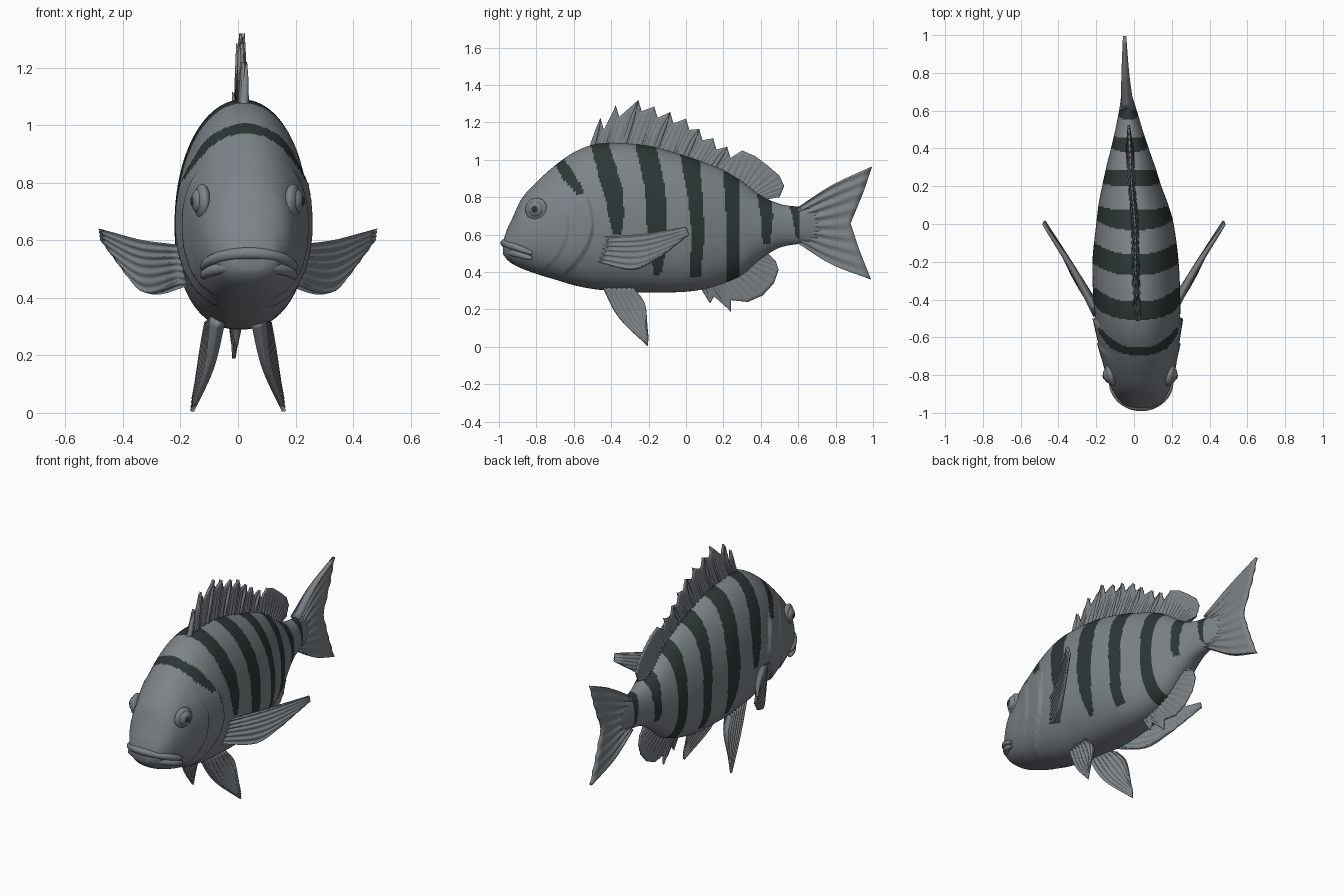
import bpy, bmesh, math
from mathutils import Vector

if "Cube" in bpy.data.objects:
    bpy.data.objects.remove(bpy.data.objects["Cube"])


def material(name, rgb):
    m = bpy.data.materials.new(name)
    m.diffuse_color = (*rgb, 1)
    m.use_nodes = True
    m.node_tree.nodes["Principled BSDF"].inputs["Base Color"].default_value = m.diffuse_color
    return m


GREY = material("scale grey", (0.205, 0.228, 0.248))
DARK = material("stripe dark", (0.026, 0.038, 0.036))


def finish(name, bm, mats=(GREY,)):
    bmesh.ops.recalc_face_normals(bm, faces=bm.faces)
    me = bpy.data.meshes.new(name)
    bm.to_mesh(me)
    bm.free()
    for m in mats:
        me.materials.append(m)
    for p in me.polygons:
        p.use_smooth = True
    ob = bpy.data.objects.new(name, me)
    bpy.context.collection.objects.link(ob)
    return ob


# Body stations: y, top z, bottom z, half width, centre x
BODY = [(-.978, .565, .495, .045, .04), (-.96, .62, .47, .088, .04), (-.93, .685, .445, .118, .038),
        (-.88, .79, .42, .15, .036), (-.8, .88, .39, .178, .033), (-.7, .97, .36, .198, .028),
        (-.6, 1.04, .33, .212, .024), (-.5, 1.08, .31, .224, .02), (-.4, 1.09, .30, .23, .015),
        (-.2, 1.075, .29, .228, .008), (0, 1.02, .295, .205, .005), (.1, .985, .31, .185, -.003),
        (.2, .945, .34, .157, -.012), (.3, .885, .385, .13, -.017), (.4, .81, .47, .10, -.022),
        (.5, .765, .53, .072, -.027), (.6, .75, .55, .047, -.032), (.68, .75, .56, .028, -.039),
        (.74, .73, .58, .01, -.044), (1, .73, .58, .01, -.05)]


def hermite(xs, rows, x):
    """Smooth interpolation of tuples or vectors along xs."""
    n = len(xs)
    x = min(max(x, xs[0]), xs[-1])
    i = max(k for k in range(n - 1) if xs[k] <= x)
    h = xs[i + 1] - xs[i]
    t = (x - xs[i]) / h

    def slope(k, c):
        a, b = max(k - 1, 0), min(k + 1, n - 1)
        return (rows[b][c] - rows[a][c]) / (xs[b] - xs[a])
    return [(2*t**3 - 3*t*t + 1) * rows[i][c] + (t**3 - 2*t*t + t) * h * slope(i, c)
            + (3*t*t - 2*t**3) * rows[i + 1][c] + (t**3 - t*t) * h * slope(i + 1, c)
            for c in range(len(rows[0]))]


def station(y):
    return hermite([r[0] for r in BODY], [r[1:] for r in BODY], y)


# Stripes: (z, front y, back y) from top to bottom
STRIPES = [[(1.0, -.71, -.65), (.9, -.66, -.58), (.82, -.585, -.545)],
           [(1.08, -.51, -.41), (.85, -.45, -.34), (.7, -.41, -.33), (.6, -.39, -.35)],
           [(1.07, -.27, -.16), (.85, -.22, -.11), (.65, -.21, -.10), (.5, -.19, -.11), (.39, -.17, -.13)],
           [(1.02, -.03, .07), (.8, .01, .09), (.6, .03, .10), (.37, .02, .08)],
           [(.93, .20, .29), (.6, .22, .29), (.33, .22, .29)],
           [(.82, .38, .45), (.7, .40, .465), (.55, .41, .45)],
           [(.76, .55, .60), (.67, .575, .61), (.58, .59, .61)]]


def striped(y, z):
    for s in STRIPES:
        if z < s[-1][0]:
            continue
        if z >= s[0][0]:
            a, b = s[0][1:]
        else:
            p, q = next((p, q) for p, q in zip(s, s[1:]) if q[0] <= z <= p[0])
            t = (p[0] - z) / (p[0] - q[0])
            a, b = (p[k] + t * (q[k] - p[k]) for k in (1, 2))
        if a <= y <= b:
            return True
    return False


def gill_bulge(y, z):
    """Raised gill cover and cheek plate, ending in a step."""
    edge = -.5 - (1.5 if z > .65 else 2.2) * (z - .65) ** 2
    fade = max(0, min(1, (.88 - z) / .08, (z - .33) / .05))
    out = 0
    for e, amount in ((edge, .016), (edge - .13, .007)):
        if y < e:
            out += amount * max(0, 1 - (e - y) / .22)
    return out * fade


# Body
bm = bmesh.new()
RINGS, SEGS = 220, 96
rings = []
for i in range(RINGS + 1):
    y = -.978 + (.74 + .978) * i / RINGS
    top, bot, hw, cx = station(y)
    zc = bot + .46 * (top - bot)
    ring = []
    for j in range(SEGS):
        a = 2 * math.pi * j / SEGS
        c, s = math.cos(a), math.sin(a)
        e = 2 / (2.05 if s > 0 else 2.3)
        z = zc + math.copysign(abs(s) ** e, s) * ((top - zc) if s > 0 else (zc - bot))
        x = math.copysign(abs(c) ** e, c)
        ring.append(bm.verts.new((cx + x * (hw + gill_bulge(y, z)), y, z)))
    rings.append(ring)
for r0, r1 in zip(rings, rings[1:]):
    for j in range(SEGS):
        k = (j + 1) % SEGS
        f = bm.faces.new((r0[j], r0[k], r1[k], r1[j]))
        c = f.calc_center_median()
        f.material_index = int(striped(c.y, c.z))
bm.faces.new(rings[0])
bm.faces.new(rings[-1])
finish("body", bm, (GREY, DARK))


def fin(name, rows, thick, normal, sub=6, steps=10, ray=2, mirror=1):
    """Tapered, ribbed sheet through rows of points running from root to edge."""
    bm = bmesh.new()
    xs = [i / (len(rows) - 1) for i in range(len(rows))]
    cols = (len(rows[0]) - 1) * sub
    n = Vector(normal).normalized()
    sides = []
    for side in (1, -1):
        grid = []
        for c in range(cols + 1):
            k = min(c // sub, len(rows[0]) - 2)
            t = c / sub - k
            line = [Vector(r[k]).lerp(Vector(r[k + 1]), t) for r in rows]
            col = []
            for v in range(steps + 1):
                p = Vector(hermite(xs, line, v / steps))
                w = thick * (1 - .75 * v / steps) * (1 + .4 * math.cos(math.pi * c * ray / sub * 2))
                p += n * side * w / 2
                p.x *= mirror
                col.append(bm.verts.new(p))
            grid.append(col)
        for a, b in zip(grid, grid[1:]):
            for v in range(steps):
                bm.faces.new((a[v], b[v], b[v + 1], a[v + 1]))
        sides.append(grid)
    # close the rim
    rim = [[g[c][0] for c in range(cols + 1)] + g[cols][1:] + [g[c][steps] for c in range(cols - 1, -1, -1)]
           + g[0][steps - 1:0:-1] for g in sides]
    for i in range(len(rim[0])):
        j = (i + 1) % len(rim[0])
        bm.faces.new((rim[0][i], rim[0][j], rim[1][j], rim[1][i]))
    return finish(name, bm)


def tube(name, points, radii):
    cu = bpy.data.curves.new(name, 'CURVE')
    cu.dimensions = '3D'
    cu.bevel_depth = 1
    cu.bevel_resolution = 3
    cu.use_fill_caps = True
    sp = cu.splines.new('POLY')
    sp.points.add(len(points) - 1)
    for p, co, r in zip(sp.points, points, radii):
        p.co = (*co, 1)
        p.radius = r
    sp.use_smooth = True
    cu.materials.append(GREY)
    ob = bpy.data.objects.new(name, cu)
    bpy.context.collection.objects.link(ob)


def mid(y, z):
    return (station(y)[3], y, z)


# Tail fin
tail = [[(.6, .748), (.6, .70), (.6, .65), (.6, .60), (.6, .552)],
        [(.78, .865), (.76, .76), (.75, .65), (.76, .55), (.78, .44)],
        [(.995, .965), (.95, .83), (.88, .66), (.93, .51), (.99, .36)]]
fin("tail_fin", [[mid(*p) for p in r] for r in tail], .05, (1, 0, 0), sub=10)

# Dorsal fin: spiny front, rounded soft back
SPINES = [(-.457, 1.22), (-.375, 1.29), (-.255, 1.32), (-.17, 1.285), (-.085, 1.255),
          (0, 1.22), (.07, 1.165), (.145, 1.115), (.22, 1.07)]
base, edge = [(-.5, 1.05)], [(-.505, 1.1)]
for i, (y, z) in enumerate(SPINES):
    yb = y - .045 - .035 * min(i, 2) / 2
    for d, drop in ((0, 0), (.018, .06)):
        base.append((yb + d, station(yb + d)[0] - .03))
        edge.append((y + d, z - drop))
    root, tip = Vector(mid(yb, station(yb)[0] - .02)), Vector(mid(y, z))
    tip.x += .012 * (-1) ** i
    tube(f"dorsal_spine_{i + 1}", [root, root.lerp(tip, .6), tip], [.017, .011, .002])
for yb, y, z in [(.24, .3, 1.05), (.29, .37, 1.02), (.32, .43, .975), (.35, .5, .915),
                 (.37, .525, .86), (.39, .50, .80), (.41, .43, .79)]:
    base.append((yb, station(yb)[0] - .03))
    edge.append((y, z))
fin("dorsal_fin", [[mid(*p) for p in r] for r in (base, edge)], .034, (1, 0, 0))

# Anal fin
anal = [(.08, .1, .29), (.09, .13, .235), (.11, .15, .27), (.14, .24, .19), (.17, .24, .25), (.22, .33, .24),
        (.27, .41, .275), (.32, .47, .34), (.36, .495, .41), (.39, .48, .46), (.42, .44, .50)]
fin("anal_fin", [[mid(a, station(a)[1] + .03) for a, y, z in anal],
                 [mid(y, z) for a, y, z in anal]], .034, (1, 0, 0))
for i, k in enumerate((1, 3)):
    a, y, z = anal[k]
    tube(f"anal_spine_{i + 1}", [mid(a, station(a)[1] + .02), mid(y, z)], [.018, .003])

# Paired fins and eyes
pectoral = [[(.19, -.48, .58), (.19, -.47, .52), (.19, -.46, .45)],
            [(.33, -.23, .60), (.335, -.22, .52), (.31, -.28, .415)],
            [(.48, 0, .64), (.475, .015, .60), (.39, -.13, .485)]]
pelvic = [[(.07, -.45, .33), (.08, -.36, .32), (.09, -.28, .31)],
          [(.10, -.36, .16), (.11, -.29, .18), (.115, -.22, .23)],
          [(.16, -.205, .005), (.155, -.2, .05), (.145, -.205, .10)]]


def ball(name, loc, scale, mat):
    bm = bmesh.new()
    bmesh.ops.create_uvsphere(bm, u_segments=24, v_segments=16, radius=1)
    for v in bm.verts:
        v.co = Vector(v.co[k] * scale[k] for k in range(3))
    ob = finish(name, bm, (mat,))
    ob.location = loc
    return ob


for side, s in (("right", 1), ("left", -1)):
    fin(side + "_pectoral_fin", pectoral, .04, (.85, -.45, .2), sub=12, ray=3, mirror=s)
    fin(side + "_pelvic_fin", pelvic, .04, (1, 0, .2), sub=12, ray=3, mirror=s)
    x = .033 + s * .158
    turn = -s * .25
    ball(side + "_eye_socket", (x, -.8, .735), (.026, .06, .062), GREY).rotation_euler.z = turn
    ball(side + "_eyeball", (x + s * .008, -.802, .737), (.03, .043, .044), GREY).rotation_euler.z = turn
    ball(side + "_pupil", (x + s * .017, -.805, .737), (.024, .026, .027), DARK).rotation_euler.z = turn

# Lips
for name, z0, dz, reach, r in (("upper_lip", .50, .055, .148, .022), ("lower_lip", .472, .04, .132, .022)):
    ts = [math.pi * (i / 24 - .5) for i in range(25)]
    tube(name, [(.038 + .158 * math.sin(t), -.822 - reach * math.cos(t), z0 + dz * math.cos(t)) for t in ts],
         [r * (.45 + .55 * math.cos(t) ** .5) if abs(t) < 1.57 else r * .4 for t in ts])
